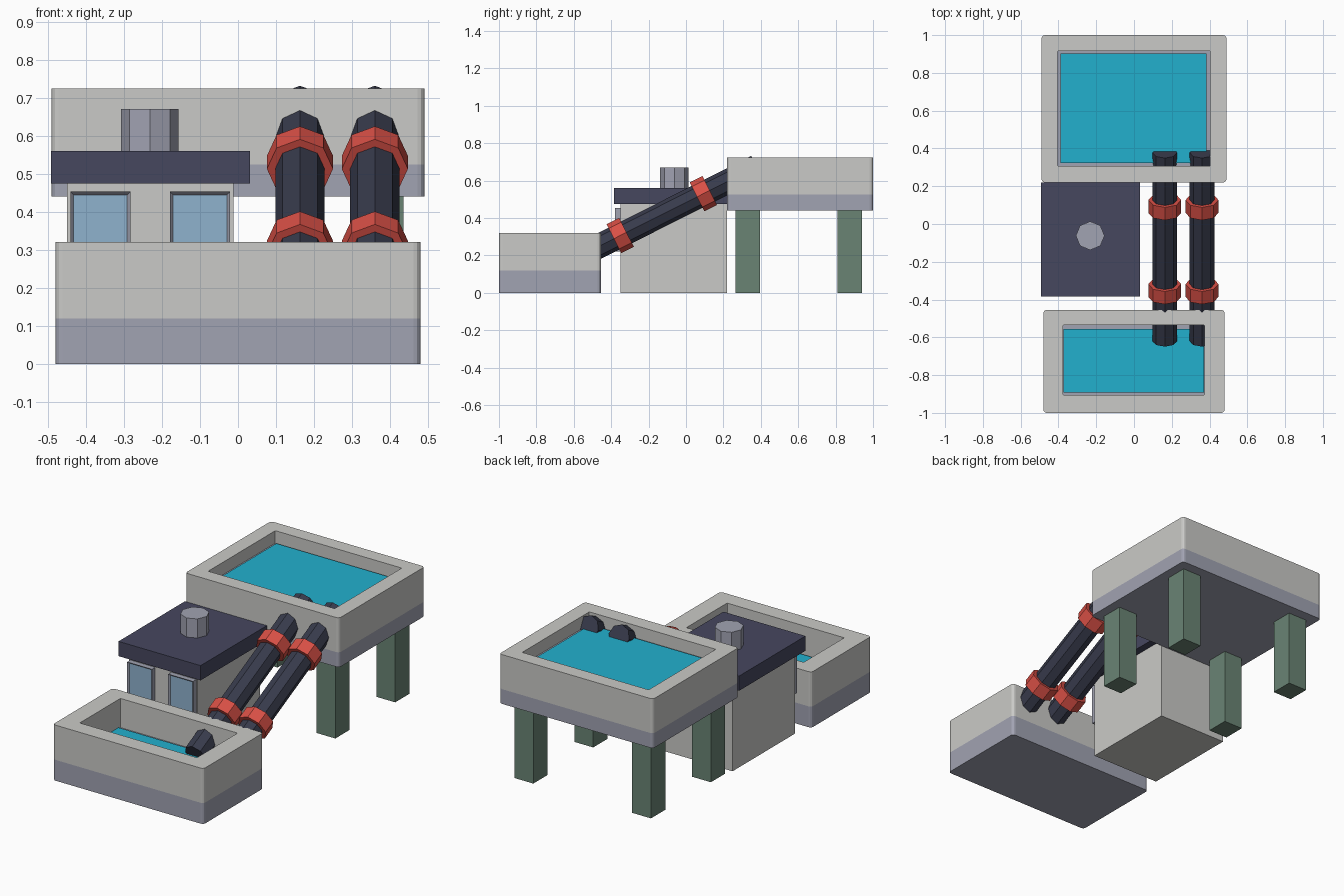
import bpy, bmesh, math
from mathutils import Vector

if "Cube" in bpy.data.objects:
    bpy.data.objects.remove(bpy.data.objects["Cube"])


def material(name, rgb):
    def lin(c):
        c /= 255
        return c / 12.92 if c <= 0.04045 else ((c + 0.055) / 1.055) ** 2.4
    m = bpy.data.materials.new(name)
    m.diffuse_color = (*[lin(c) for c in rgb], 1)
    m.use_nodes = True
    m.node_tree.nodes["Principled BSDF"].inputs["Base Color"].default_value = m.diffuse_color
    return m


CONCRETE = material("concrete", (202, 202, 199))
BAND = material("violet grey", (161, 163, 178))
ROOF = material("slate", (70, 71, 95))
WATER = material("water blue", (34, 176, 206))
PIPE = material("dark pipe", (56, 59, 76))
RED = material("red", (218, 80, 70))
GREEN = material("leg green", (106, 132, 116))
GLASS = material("window blue", (143, 178, 206))


def finish(name, bm, *mats):
    bmesh.ops.recalc_face_normals(bm, faces=bm.faces[:])
    me = bpy.data.meshes.new(name)
    bm.to_mesh(me)
    bm.free()
    for m in mats:
        me.materials.append(m)
    ob = bpy.data.objects.new(name, me)
    bpy.context.collection.objects.link(ob)
    return ob


def box_mesh(x, y, z):
    bm = bmesh.new()
    bmesh.ops.create_cube(bm, size=1)
    for v in bm.verts:
        v.co = [(a + b) / 2 + c * (b - a) for c, (a, b) in zip(v.co, (x, y, z))]
    return bm


def box(name, mat, x, y, z):
    return finish(name, box_mesh(x, y, z), mat)


def rod(name, mat, start, end, radius):
    """Eight-sided rod between two points, one corner facing up."""
    axis = (end - start).normalized()
    side = Vector((1, 0, 0))
    up = side.cross(axis)
    bm = bmesh.new()
    rings = []
    for p in (start, end):
        rings.append([bm.verts.new(p + radius * (side * math.cos(i * math.pi / 4)
                                                 + up * math.sin(i * math.pi / 4)))
                      for i in range(8)])
    for i in range(8):
        j = (i + 1) % 8
        bm.faces.new((rings[0][i], rings[0][j], rings[1][j], rings[1][i]))
    for r in rings:
        bm.faces.new(r)
    return finish(name, bm, mat)


def rounded_rect(x, y, r, z):
    """Rectangle outline with small rounded corners."""
    pts = []
    corners = [(x[1] - r, y[1] - r), (x[0] + r, y[1] - r),
               (x[0] + r, y[0] + r), (x[1] - r, y[0] + r)]
    for k, (cx, cy) in enumerate(corners):
        for s in range(4):
            a = math.pi / 2 * (k + s / 3)
            pts.append((cx + r * math.cos(a), cy + r * math.sin(a), z))
    return pts


def basin(name, outer, inner, water, z0, z_band, z_top, z_water):
    """Open tank with a coloured lower band and a sheet of water."""
    bm = bmesh.new()
    levels = [(outer, 0.018, z0), (outer, 0.018, z_band), (outer, 0.018, z_top),
              (inner, 0.004, z_top), (inner, 0.004, z_water - 0.008)]
    rings = [[bm.verts.new(p) for p in rounded_rect(*rect, r, z)]
             for rect, r, z in levels]
    n = len(rings[0])
    for k in range(len(rings) - 1):
        for i in range(n):
            j = (i + 1) % n
            f = bm.faces.new((rings[k][i], rings[k][j], rings[k + 1][j], rings[k + 1][i]))
            f.material_index = 1 if k == 0 else 0
    for ring in (rings[0], rings[-1]):
        bm.faces.new(ring).material_index = 1
    finish(name, bm, CONCRETE, BAND)
    box(name + "_water", WATER, *water, (z_water - 0.008, z_water))


# Basins
basin("lower_basin", ((-0.48, 0.48), (-1.0, -0.455)), ((-0.375, 0.372), (-0.905, -0.535)),
      ((-0.373, 0.37), (-0.893, -0.555)), 0, 0.12, 0.32, 0.16)
basin("upper_basin", ((-0.49, 0.49), (0.22, 1.0)), ((-0.404, 0.402), (0.306, 0.917)),
      ((-0.388, 0.385), (0.322, 0.903)), 0.44, 0.525, 0.724, 0.66)

# Legs under the upper basin
for sx in (-1, 1):
    for y, label in ((0.33, "front"), (0.875, "back")):
        cx = sx * 0.375
        box(f"{label}_leg_{'left' if sx < 0 else 'right'}", GREEN,
            (cx - 0.06, cx + 0.06), (y - 0.065, y + 0.065), (0, 0.441))

# Pump house
box("house_walls", CONCRETE, (-0.45, -0.012), (-0.35, 0.219), (0, 0.476))
box("house_roof", ROOF, (-0.492, 0.031), (-0.385, 0.219), (0.475, 0.56))
rod("chimney", BAND, Vector((-0.232, -0.062, 0.55)), Vector((-0.232, -0.062, 0.67)), 0.076)

# Windows: frames with a recessed pane in the front face
for cx, label in ((-0.362, "left"), (-0.1, "right")):
    bm = box_mesh((cx - 0.079, cx + 0.079), (-0.38, -0.345), (0.22, 0.453))
    bm.normal_update()
    front = min(bm.faces, key=lambda f: f.calc_center_median().y)
    bmesh.ops.inset_region(bm, faces=[front], thickness=0.012)
    front.material_index = 1
    for v in front.verts:
        v.co.y += 0.01
    finish(label + "_window", bm, BAND, GLASS)


# Sloping pipes with collars
def on_axis(x, y):
    return Vector((x, y, 0.252 + 0.503 * (y + 0.46)))


for x, label in ((0.163, "left"), (0.36, "right")):
    rod(label + "_pipe", PIPE, on_axis(x, -0.62), on_axis(x, 0.378), 0.065)
    for y, end in ((-0.352, "lower"), (0.093, "upper")):
        rod(f"{label}_pipe_{end}_collar", RED, on_axis(x, y - 0.034), on_axis(x, y + 0.034), 0.087)
